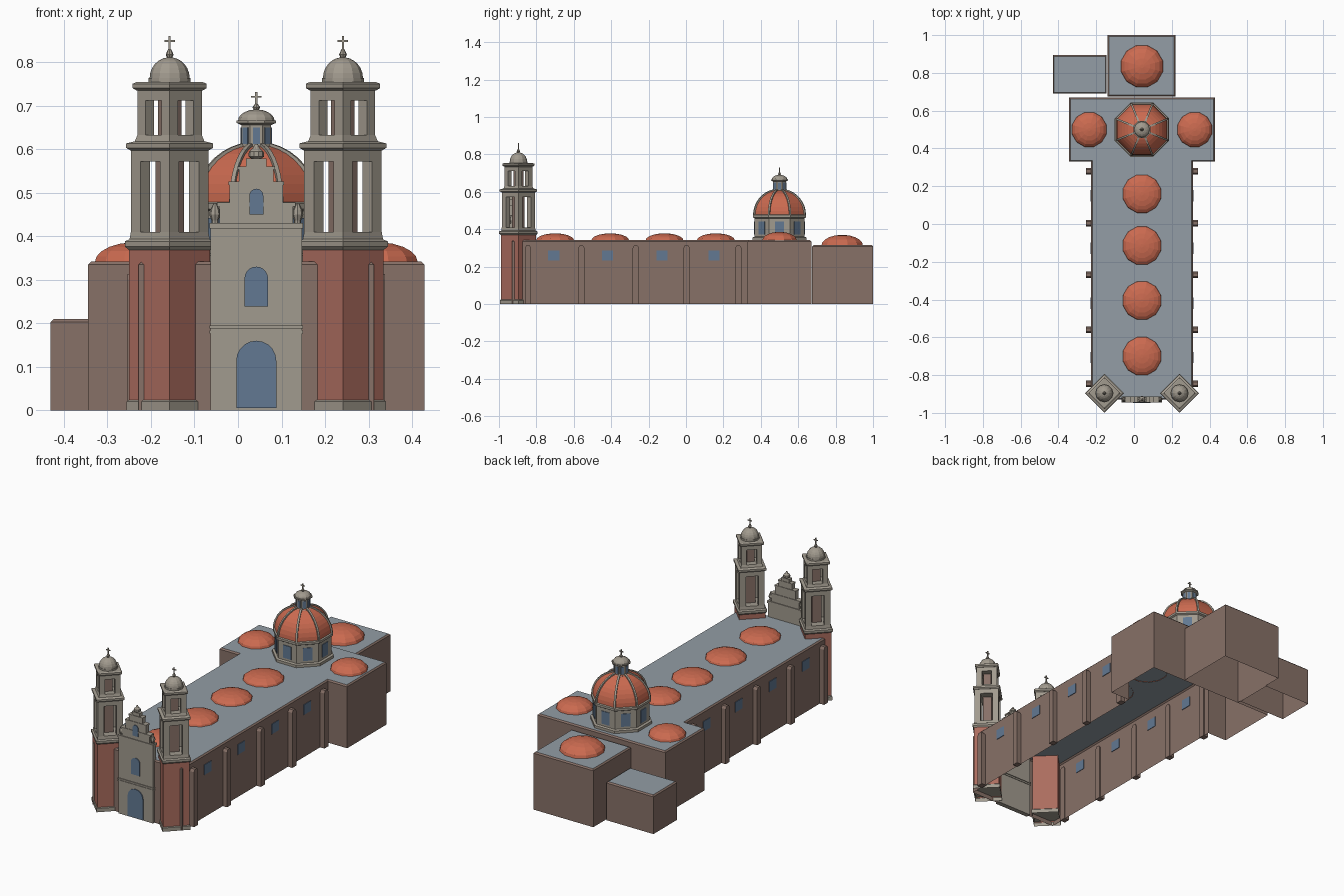
import bpy, bmesh, math
from math import sin, cos, pi, radians

if "Cube" in bpy.data.objects:
    bpy.data.objects.remove(bpy.data.objects["Cube"])

CX = 0.042  # church axis


def material(name, r, g, b):
    m = bpy.data.materials.new(name)
    m.diffuse_color = tuple((c / 255) ** 2.2 for c in (r, g, b)) + (1,)
    m.use_nodes = True
    m.node_tree.nodes["Principled BSDF"].inputs["Base Color"].default_value = m.diffuse_color
    return m


STONE = material("pale stone", 160, 153, 141)
WALL = material("brown wall", 134, 112, 103)
RED = material("red tower wall", 170, 108, 95)
TILE = material("terracotta dome", 202, 106, 81)
ROOF = material("grey roof", 146, 156, 164)
BLUE = material("blue window", 98, 120, 145)


def mesh(name, verts, faces, mats, top=None):
    me = bpy.data.meshes.new(name)
    bm = bmesh.new()
    vs = [bm.verts.new(v) for v in verts]
    for f in faces:
        bm.faces.new([vs[i] for i in f])
    bmesh.ops.recalc_face_normals(bm, faces=bm.faces)
    if top is not None:  # second material on the flat top
        for f in bm.faces:
            if all(v.co.z > top for v in f.verts):
                f.material_index = 1
    bm.to_mesh(me)
    bm.free()
    for m in mats:
        me.materials.append(m)
    ob = bpy.data.objects.new(name, me)
    bpy.context.collection.objects.link(ob)
    return ob


def lathe(name, x, y, rings, n, mat, rot=0.0, bottom=True):
    """Stack of n-sided rings (radius, z)."""
    v, f = [], []
    for r, z in rings:
        for i in range(n):
            a = rot + 2 * pi * i / n
            v.append((x + r * cos(a), y + r * sin(a), z))
    for k in range(len(rings) - 1):
        for i in range(n):
            j = (i + 1) % n
            f.append((k * n + i, k * n + j, k * n + n + j, k * n + n + i))
    f.append(tuple(range(len(v) - n, len(v))))
    if bottom:
        f.append(tuple(range(n))[::-1])
    return mesh(name, v, f, [mat])


def prism(name, pts, angle, x, y, d0, d1, mat):
    """Upright outline (u, z) facing the given angle, extruded outward from d0 to d1."""
    a = radians(angle)
    v = [(x + d * cos(a) - u * sin(a), y + d * sin(a) + u * cos(a), z)
         for d in (d0, d1) for u, z in pts]
    n = len(pts)
    f = [tuple(range(n)), tuple(range(n, 2 * n))]
    f += [(i, (i + 1) % n, n + (i + 1) % n, n + i) for i in range(n)]
    return mesh(name, v, f, [mat])


def rect(hw, z0, z1):
    return [(-hw, z0), (hw, z0), (hw, z1), (-hw, z1)]


def arch(hw, z0, z1):
    return [(-hw, z0), (hw, z0)] + [
        (hw * cos(pi * i / 10), z1 - hw + hw * sin(pi * i / 10)) for i in range(11)]


def cap(r, z, h, k=6, stop=85):
    return [(r * cos(radians(stop * i / k)), z + h * sin(radians(stop * i / k))) for i in range(k + 1)]


def block(name, outline, h, e=0.007):
    """Open-bottomed walls with a sloped coping and grey roof. Outline is counter-clockwise."""
    n = len(outline)
    inner = []
    for i, (px, py) in enumerate(outline):
        ax, ay = outline[i - 1]
        bx, by = outline[(i + 1) % n]
        ox = oy = 0
        for dx, dy in ((px - ax, py - ay), (bx - px, by - py)):
            s = math.hypot(dx, dy)
            ox -= dy / s * e
            oy += dx / s * e
        inner.append((px + ox, py + oy))
    v = [(a, b, z) for pts, z in ((outline, 0), (outline, h - e), (inner, h)) for a, b in pts]
    f = [(k + i, k + (i + 1) % n, k + n + (i + 1) % n, k + n + i) for k in (0, n) for i in range(n)]
    f.append(tuple(range(2 * n, 3 * n)))
    return mesh(name, v, f, [WALL, ROOF], h - 0.001)


def box_outline(x0, x1, y0, y1):
    return [(x0, y0), (x1, y0), (x1, y1), (x0, y1)]


def cross(name, x, y, z, h):
    prism(name + "_post", rect(0.0025, z, z + h), -90, x, y, -0.0025, 0.0025, STONE)
    prism(name + "_arm", rect(0.012, z + h * 0.58, z + h * 0.72), -90, x, y, -0.0025, 0.0025, STONE)


# Nave with transept, apse and side annex
NW, TW = 0.270, 0.386
block("nave_and_transept", [
    (CX - NW, -0.93), (CX + NW, -0.93), (CX + NW, 0.33), (CX + TW, 0.33),
    (CX + TW, 0.67), (CX - TW, 0.67), (CX - TW, 0.33), (CX - NW, 0.33)], 0.342)
block("apse", box_outline(-0.14, 0.22, 0.675, 1.0), 0.315)
block("side_annex", box_outline(-0.43, -0.145, 0.69, 0.895), 0.21)

# Buttresses and side windows on both long walls
for ang, side in ((0, "right"), (180, "left")):
    for y in (-0.845, -0.56, -0.268, 0.003, 0.28):
        prism(f"{side}_buttress", [(-0.017, 0), (0.017, 0), (0.017, 0.3), (0.009, 0.313),
                                   (-0.009, 0.313), (-0.017, 0.3)], ang, CX, y, NW - 0.005, NW + 0.026, WALL)
    for y in (-0.707, -0.42, -0.128, 0.15):
        prism(f"{side}_window", rect(0.03, 0.232, 0.287), ang, CX, y, NW - 0.003, NW + 0.003, BLUE)

# Low roof domes
for x, y, r, z, h in [(CX, yy, 0.105, 0.34, 0.038) for yy in (-0.7, -0.405, -0.115, 0.16)] + [
        (CX - 0.279, 0.5, 0.095, 0.34, 0.046), (CX + 0.279, 0.5, 0.095, 0.34, 0.046),
        (CX, 0.835, 0.115, 0.313, 0.057)]:
    lathe("roof_dome", x, y, cap(r, z, h, 5), 12, TILE, radians(15), bottom=False)

# Crossing drum, ribbed dome and lantern
DY, R8, K = 0.5, pi / 8, 1 / cos(pi / 8)
lathe("drum", CX, DY, [(0.144 * K, 0.338), (0.144 * K, 0.356), (0.133 * K, 0.36), (0.133 * K, 0.458),
                       (0.141 * K, 0.463), (0.141 * K, 0.475), (0.135 * K, 0.478)], 8, STONE, R8)
curve = cap(0.134 * K, 0.476, 0.135, 8, 76)
lathe("main_dome", CX, DY, curve, 8, TILE, R8, bottom=False)
for i in range(8):
    a = R8 + i * pi / 4
    prism("drum_window", rect(0.024, 0.372, 0.442), i * 45, CX, DY, 0.13, 0.136, BLUE)
    v, f = [], []
    for k in range(9):  # rib follows the dome edge
        t = radians(76 * k / 8)
        for off, w in ((-0.006, -0.005), (0.006, -0.005), (0.006, 0.005), (-0.006, 0.005)):
            r = curve[k][0] + off * cos(t)
            v.append((CX + r * cos(a) - w * sin(a), DY + r * sin(a) + w * cos(a), curve[k][1] + off * sin(t)))
    for k in range(8):
        f += [(4 * k + j, 4 * k + (j + 1) % 4, 4 * k + 4 + (j + 1) % 4, 4 * k + 4 + j) for j in range(4)]
    f += [(0, 1, 2, 3), (32, 33, 34, 35)]
    mesh("dome_rib", v, f, [STONE])
    prism("lantern_window", rect(0.008, 0.612, 0.65), i * 45, CX, DY, 0.031, 0.036, BLUE)
lathe("lantern", CX, DY, [(0.042 * K, 0.595), (0.042 * K, 0.604), (0.034 * K, 0.606), (0.034 * K, 0.655),
                          (0.045 * K, 0.66), (0.045 * K, 0.666)], 8, STONE, R8)
lathe("lantern_cap", CX, DY, cap(0.042, 0.665, 0.026, 5), 12, STONE)
lathe("lantern_finial", CX, DY, [(0.004, 0.688), (0.009, 0.696), (0.003, 0.704)], 8, STONE)
cross("lantern_cross", CX, DY, 0.7, 0.031)

# Twin diagonal bell towers
TY = -0.896
for side in (-1, 1):
    tx = CX + side * 0.199
    lathe("tower_base", tx, TY, [(0.093, 0.02), (0.093, 0.375)], 4, RED, bottom=False)
    lathe("tower_plinth", tx, TY, [(0.099, 0), (0.099, 0.02), (0.094, 0.024)], 4, STONE, bottom=False)
    lathe("tower_cornice", tx, TY, [(0.093, 0.368), (0.103, 0.376), (0.103, 0.388), (0.092, 0.393),
                                    (0.089, 0.41)], 4, STONE)
    # Two open belfry stages: bands, corner piers and inner core
    for d, p, core, z0, z1, z2 in ((0.089, 0.022, 0.033, 0.408, 0.572, 0.6),
                                   (0.074, 0.019, 0.027, 0.632, 0.712, 0.738)):
        for i in range(4):
            a = i * pi / 2
            lathe("belfry_pier", tx + (d - p) * cos(a), TY + (d - p) * sin(a),
                  [(p, z0), (p, z1)], 4, STONE)
        lathe("belfry_core", tx, TY, [(core, z0), (core, z1)], 4, WALL)
        lathe("belfry_band", tx, TY, [(d, z1), (d, z2)], 4, STONE)
    lathe("middle_cornice", tx, TY, [(0.09, 0.597), (0.1, 0.603), (0.1, 0.613), (0.08, 0.618),
                                     (0.074, 0.632)], 4, STONE)
    lathe("top_cornice", tx, TY, [(0.075, 0.734), (0.085, 0.74), (0.085, 0.75), (0.076, 0.754)], 4, STONE)
    lathe("tower_dome", tx, TY, [(0.048, 0.752), (0.048, 0.763)] + cap(0.046, 0.763, 0.048), 12, STONE)
    lathe("tower_finial", tx, TY, [(0.005, 0.808), (0.009, 0.817), (0.006, 0.824), (0.003, 0.83)], 8, STONE)
    cross("tower_cross", tx, TY, 0.826, 0.034)
    # Urn beside the gable
    lathe("facade_urn", CX + side * 0.095, -0.93, [(0.008, 0.428), (0.008, 0.436), (0.013, 0.45),
                                                   (0.011, 0.46), (0.003, 0.476)], 8, STONE)

# Stone facade with bands and stepped gable: half width, bottom, top, extra depth
for name, hw, z0, z1, e in (
        ("facade", 0.105, 0, 0.425, 0), ("facade_band", 0.107, 0.177, 0.184, 0.003),
        ("facade_band", 0.107, 0.188, 0.195, 0.004), ("facade_cornice", 0.107, 0.418, 0.43, 0.004),
        ("gable_lower", 0.084, 0.43, 0.47, 0), ("gable_lower_cornice", 0.09, 0.468, 0.477, 0.003),
        ("gable_middle", 0.061, 0.477, 0.52, 0), ("gable_middle_cornice", 0.064, 0.518, 0.526, 0.003),
        ("gable_upper", 0.04, 0.526, 0.555, 0), ("gable_upper_cornice", 0.043, 0.553, 0.56, 0.003),
        ("gable_top", 0.024, 0.56, 0.578, 0)):
    prism(name, rect(hw, z0, z1), -90, CX, 0, 0.916 - e, 0.942 + e, STONE)
lathe("gable_finial", CX, -0.929, [(0.008, 0.576), (0.018, 0.583), (0.017, 0.594), (0.008, 0.602),
                                   (0.003, 0.612)], 10, STONE)
for name, hw, z0, z1 in (("front_door", 0.046, 0.005, 0.16), ("front_window", 0.027, 0.238, 0.33),
                         ("gable_window", 0.016, 0.45, 0.509)):
    prism(name, arch(hw, z0, z1), -90, CX, 0, 0.939, 0.9465, BLUE)
